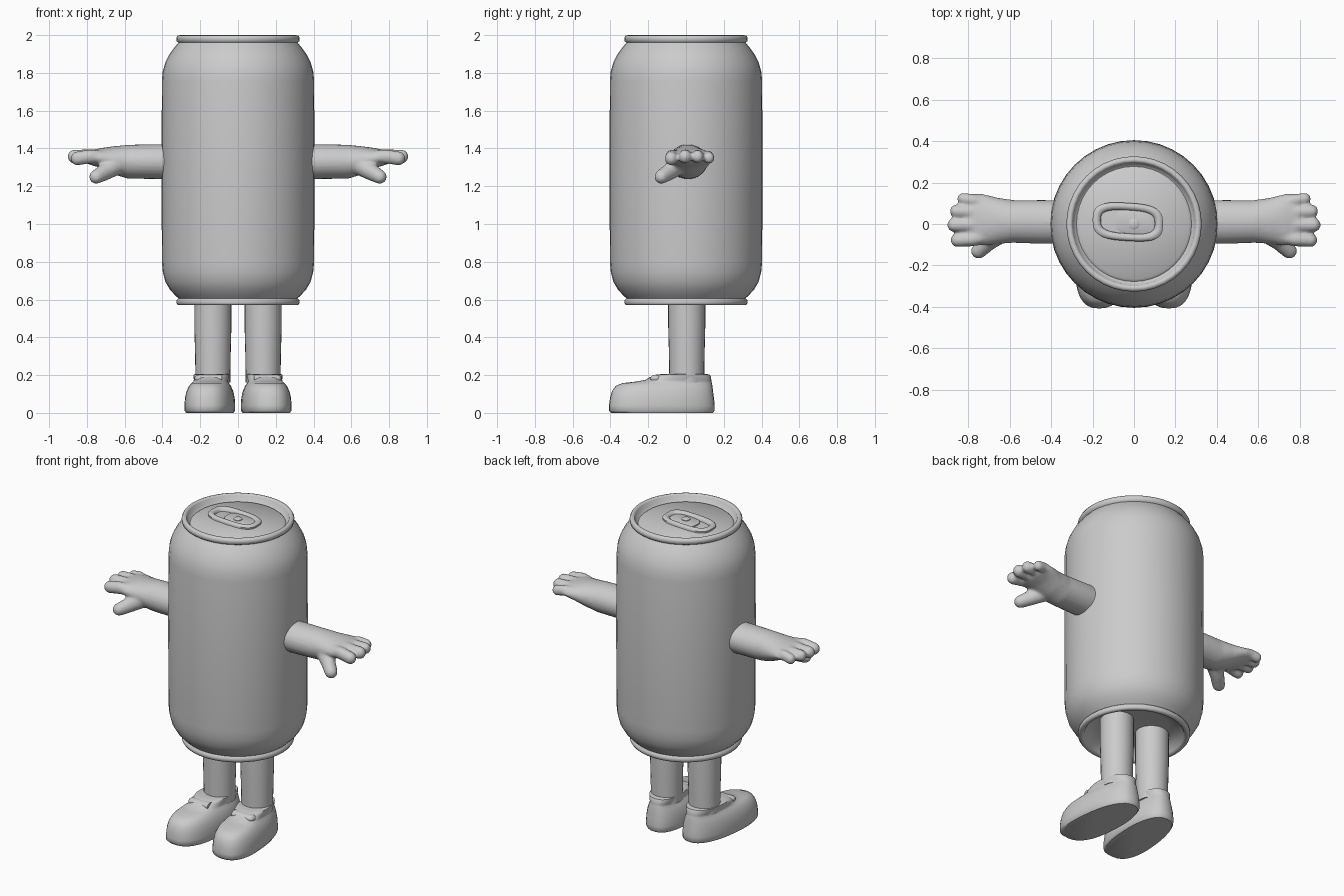
import bpy, bmesh, math
from mathutils import Vector

if "Cube" in bpy.data.objects:
    bpy.data.objects.remove(bpy.data.objects["Cube"])

grey = bpy.data.materials.new("plain grey")
grey.diffuse_color = (0.6, 0.6, 0.6, 1)
grey.use_nodes = True
grey.node_tree.nodes["Principled BSDF"].inputs["Base Color"].default_value = grey.diffuse_color


def finish(name, bm, angle=40):
    bmesh.ops.recalc_face_normals(bm, faces=bm.faces)
    me = bpy.data.meshes.new(name)
    bm.to_mesh(me)
    bm.free()
    ob = bpy.data.objects.new(name, me)
    bpy.context.collection.objects.link(ob)
    me.materials.append(grey)
    bpy.ops.object.select_all(action='DESELECT')
    ob.select_set(True)
    bpy.context.view_layer.objects.active = ob
    bpy.ops.object.shade_smooth_by_angle(angle=math.radians(angle))
    return ob


def loft(bm, rings, closed=False):
    """Skin a list of point rings, capping the ends unless the loft is closed."""
    vs = [[bm.verts.new(p) for p in r] for r in rings]
    n = len(vs[0])
    pairs = list(zip(vs, vs[1:])) + ([(vs[-1], vs[0])] if closed else [])
    for a, b in pairs:
        for i in range(n):
            bm.faces.new((a[i], a[(i + 1) % n], b[(i + 1) % n], b[i]))
    if not closed:
        bm.faces.new(vs[0])
        bm.faces.new(vs[-1])


def circle(r, z, n=40):
    return [(r * math.cos(math.tau * i / n), r * math.sin(math.tau * i / n), z) for i in range(n)]


def limb(bm, stations, n=16):
    """Oval tube along stations (x, y, z, side radius, up radius) with a rounded tip."""
    pts = [Vector(s[:3]) for s in stations]
    d = (pts[-1] - pts[0]).normalized()
    side = d.cross(Vector((0, 0, 1))).normalized()
    up = side.cross(d)
    st = [(p, s[3], s[4]) for p, s in zip(pts, stations)]
    p, a, b = st[-1]
    for k in (25, 50, 70, 84):
        t = math.radians(k)
        st.append((p + d * min(a, b) * math.sin(t), a * math.cos(t), b * math.cos(t)))
    loft(bm, [[p + side * a * math.cos(math.tau * i / n) + up * b * math.sin(math.tau * i / n)
               for i in range(n)] for p, a, b in st])


# Can body with rolled rims and recessed ends
profile = [(0.02, 0.635), (0.20, 0.63), (0.275, 0.615), (0.29, 0.58), (0.30, 0.57),
           (0.318, 0.57), (0.325, 0.58), (0.325, 0.596), (0.315, 0.606), (0.335, 0.625),
           (0.362, 0.655), (0.385, 0.695), (0.398, 0.745), (0.403, 0.80), (0.405, 1.30),
           (0.403, 1.76), (0.398, 1.81), (0.385, 1.855), (0.362, 1.90), (0.335, 1.937),
           (0.315, 1.96), (0.325, 1.968), (0.327, 1.985), (0.32, 1.998), (0.305, 2.0),
           (0.297, 1.992), (0.29, 1.962), (0.278, 1.955), (0.265, 1.966), (0.02, 1.968)]
bm = bmesh.new()
loft(bm, [circle(r, z) for r, z in profile])
finish("can_body", bm, 60)


# Pull tab on the lid: a rounded frame with a thinner plate and bridge in it
def stadium(a, b, z, n=32):
    ring = []
    for i in range(n):
        t = math.tau * i / n
        c, s = math.cos(t), math.sin(t)
        x = a * math.copysign(abs(c) ** 0.65, c)
        y = b * math.copysign(abs(s) ** 0.65, s)
        ring.append((x - 0.03, y + 0.01 - 0.06 * x, z))
    return ring


bm = bmesh.new()
loft(bm, [stadium(0.168, 0.09, 1.962), stadium(0.17, 0.092, 1.978), stadium(0.16, 0.083, 1.988),
          stadium(0.145, 0.069, 1.988), stadium(0.132, 0.057, 1.978), stadium(0.13, 0.055, 1.962)], True)
finish("pull_tab_frame", bm, 50)
bm = bmesh.new()
loft(bm, [[(x + 0.035, y, z) for x, y, z in stadium(a, b, h)]
          for a, b, h in ((0.095, 0.06, 1.962), (0.095, 0.06, 1.974), (0.085, 0.052, 1.978))])
finish("pull_tab_plate", bm)
bm = bmesh.new()
loft(bm, [circle(r, z, 20) for r, z in ((0.026, 1.97), (0.026, 1.982), (0.018, 1.987))])
finish("tab_rivet", bm)

# Arms with four fingers and a thumb, fused into one soft skin
fingers = [(-0.078, 0.852, 1.347, 0.034), (-0.005, 0.868, 1.357, 0.034),
           (0.062, 0.858, 1.357, 0.032), (0.122, 0.826, 1.350, 0.029)]
for side, s in (("right", 1), ("left", -1)):
    bm = bmesh.new()
    limb(bm, [(s * 0.33, 0.01, 1.33, 0.105, 0.094), (s * 0.45, 0.01, 1.33, 0.106, 0.092),
              (s * 0.58, 0.012, 1.33, 0.103, 0.09), (s * 0.66, 0.015, 1.338, 0.112, 0.074),
              (s * 0.73, 0.02, 1.35, 0.125, 0.052), (s * 0.775, 0.022, 1.352, 0.125, 0.04)], 24)
    for y, x, z, r in fingers:
        limb(bm, [(s * 0.69, y * 0.75 + 0.005, 1.352, r, r),
                  (s * 0.78, y * 0.95, 1.358, r, r * 1.1), (s * x, y, z, r, r * 1.1)])
    limb(bm, [(s * 0.62, -0.03, 1.325, 0.05, 0.055), (s * 0.70, -0.085, 1.278, 0.042, 0.046),
              (s * 0.75, -0.13, 1.25, 0.038, 0.038)])
    arm = finish(side + "_arm", bm, 180)
    remesh = arm.modifiers.new("fuse", 'REMESH')
    remesh.mode = 'VOXEL'
    remesh.voxel_size = 0.009
    remesh.use_smooth_shade = True
    soft = arm.modifiers.new("soften", 'SMOOTH')
    soft.factor = 0.5
    soft.iterations = 5

# Shoe layers: front y, back y, half width, height
layers = [(-0.395, 0.142, 0.122, 0.0), (-0.408, 0.152, 0.13, 0.012), (-0.408, 0.152, 0.131, 0.04),
          (-0.402, 0.148, 0.128, 0.08), (-0.392, 0.143, 0.120, 0.115), (-0.372, 0.14, 0.107, 0.143),
          (-0.335, 0.137, 0.095, 0.158), (-0.27, 0.135, 0.09, 0.165), (-0.215, 0.134, 0.09, 0.175),
          (-0.19, 0.132, 0.093, 0.19), (-0.155, 0.125, 0.093, 0.203), (-0.12, 0.11, 0.085, 0.206)]


def shoe_ring(front, back, w, z, s, n=36):
    ring = []
    for i in range(n):
        t = math.tau * i / n
        c, q = math.cos(t), math.sin(t)
        y = (front + back) / 2 + (back - front) / 2 * math.copysign(abs(c) ** 0.85, c)
        x = w * math.copysign(abs(q) ** 0.8, q) * (1 - 0.09 * c)
        ring.append((s * (0.141 + x - 0.075 * (y + 0.05)), y, z))
    return ring


for side, s in (("right", 1), ("left", -1)):
    bm = bmesh.new()
    loft(bm, [shoe_ring(*l, s) for l in layers])
    finish(side + "_shoe", bm, 50)
    # Shoe tongue standing against the front of the ankle
    bm = bmesh.new()
    limb(bm, [(s * 0.143, -0.078, 0.17, 0.055, 0.045), (s * 0.143, -0.078, 0.225, 0.05, 0.036)])
    bmesh.ops.scale(bm, vec=(1, 1, 1), verts=bm.verts)
    finish(side + "_shoe_tongue", bm, 50)
    # Strap across the instep
    bm = bmesh.new()
    limb(bm, [(s * 0.085, -0.16, 0.182, 0.03, 0.02), (s * 0.21, -0.16, 0.182, 0.03, 0.02)])
    finish(side + "_shoe_strap", bm, 50)
    # Leg
    bm = bmesh.new()
    loft(bm, [[(x + s * 0.133, y + 0.004, z) for x, y, z in circle(r, z, 28)]
              for r, z in ((0.092, 0.16), (0.094, 0.3), (0.098, 0.45), (0.098, 0.64))])
    finish(side + "_leg", bm)
